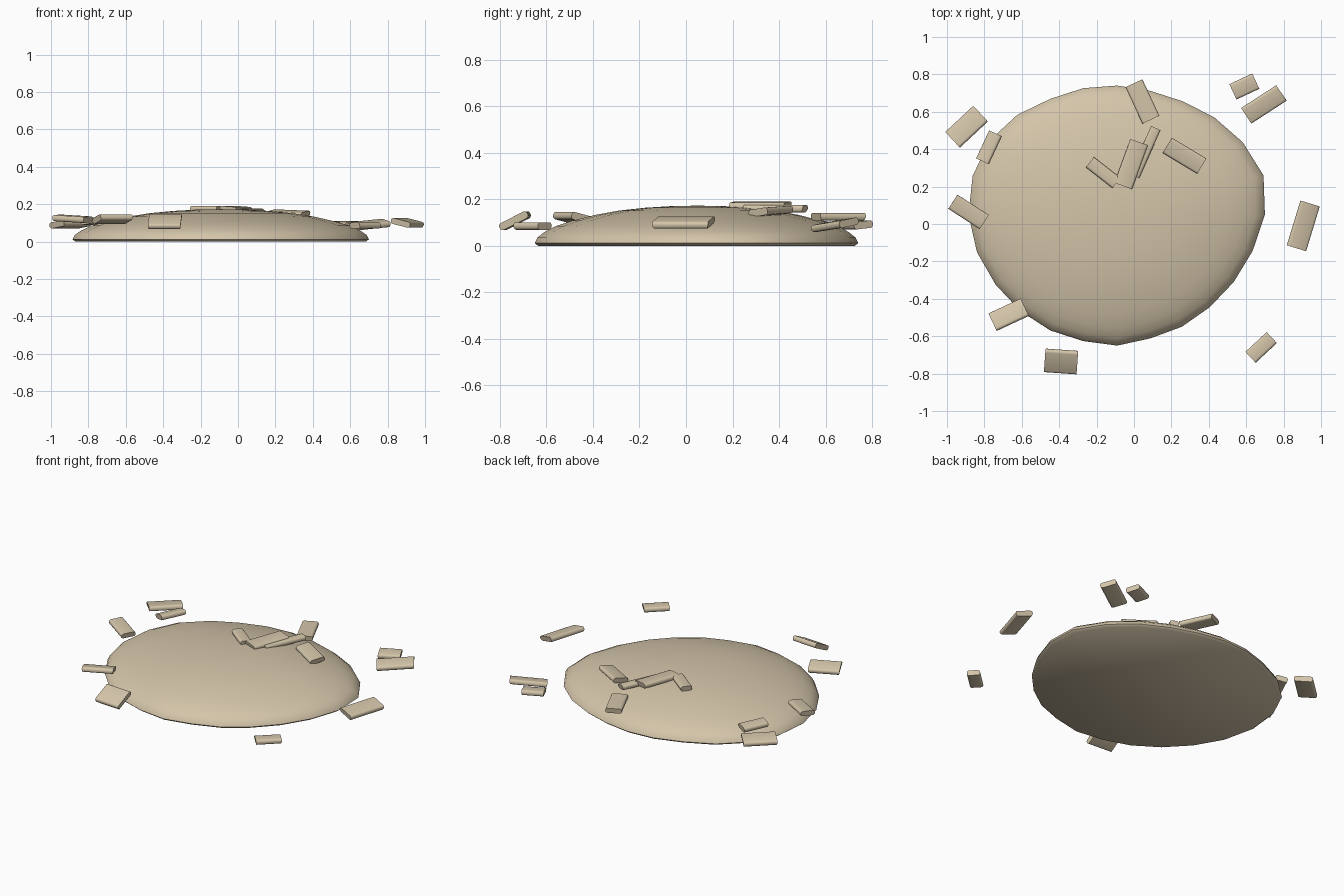
import bpy
import bmesh
from math import cos, sin, radians, pi
from mathutils import Euler

if "Cube" in bpy.data.objects:
    bpy.data.objects.remove(bpy.data.objects["Cube"], do_unlink=True)

# One sandy colour for everything
sand = bpy.data.materials.new("sand")
sand.use_nodes = True
sand_colour = (0.66, 0.56, 0.40, 1)
sand.diffuse_color = sand_colour
sand.node_tree.nodes["Principled BSDF"].inputs["Base Color"].default_value = sand_colour


def finish(bm, name, angle):
    bmesh.ops.recalc_face_normals(bm, faces=bm.faces)
    mesh = bpy.data.meshes.new(name)
    bm.to_mesh(mesh)
    bm.free()
    mesh.materials.append(sand)
    obj = bpy.data.objects.new(name, mesh)
    bpy.context.collection.objects.link(obj)
    bpy.ops.object.select_all(action="DESELECT")
    obj.select_set(True)
    bpy.context.view_layer.objects.active = obj
    bpy.ops.object.shade_smooth_by_angle(angle=radians(angle))
    return obj


def make_mound():
    # Uneven outline radii around the centre, counter-clockwise from +x
    outline = [.79, .81, .775, .735, .70, .685, .69, .70, .715, .755, .79, .80,
               .795, .776, .75, .73, .715, .70, .70, .685, .692, .70, .72, .75]
    # Dome section: fraction of the radius, height
    section = [(.98, 0), (1, .012), (.985, .035), (.94, .06), (.87, .085), (.77, .108),
               (.63, .133), (.48, .152), (.32, .164), (.16, .171)]
    cx, cy = -.09, .05
    n = len(outline)
    bm = bmesh.new()
    rings = []
    for f, z in section:
        rings.append([bm.verts.new((cx + r * f * cos(2 * pi * i / n),
                                    cy + r * f * sin(2 * pi * i / n), z))
                      for i, r in enumerate(outline)])
    for low, high in zip(rings, rings[1:]):
        for i in range(n):
            j = (i + 1) % n
            bm.faces.new((low[i], low[j], high[j], high[i]))
    peak = bm.verts.new((cx, cy, .173))
    for i in range(n):
        bm.faces.new((rings[-1][i], rings[-1][(i + 1) % n], peak))
    bm.faces.new(rings[0][::-1])
    finish(bm, "sand_mound", 50)


def make_slab(name, x, y, z, length, width, turn, roll=0, pitch=0):
    # Flat stone with rounded long edges and cut ends
    bm = bmesh.new()
    bmesh.ops.create_cube(bm, size=1)
    for v in bm.verts:
        v.co.x *= length
        v.co.y *= width
        v.co.z *= .032
    long_edges = [e for e in bm.edges
                  if abs(e.verts[0].co.x - e.verts[1].co.x) > length / 2]
    bmesh.ops.bevel(bm, geom=long_edges, offset=.013, segments=3,
                    profile=.5, affect="EDGES")
    for v in bm.verts:
        v.co.x *= 1 - 3 * max(0, -v.co.z)
    obj = finish(bm, name, 40)
    obj.location = (x, y, z)
    obj.rotation_euler = Euler((radians(roll), radians(pitch), radians(turn)))


make_mound()

# Scattered slabs: x, y, z, length, width, turn, roll, pitch
slabs = [
    (.59, .735, .09, .135, .09, 25, 6),
    (.695, .64, .09, .225, .10, 33, 10, -5),
    (.905, -.01, .10, .25, .11, 73, 14),
    (.68, -.66, .085, .155, .08, 43),
    (-.39, -.735, .108, .175, .135, -4, 27),
    (-.67, -.485, .12, .19, .105, 25, -14),
    (-.885, .065, .122, .20, .09, -33, 3, 3),
    (-.895, .52, .092, .205, .115, 43, -8),
    (-.775, .41, .11, .165, .075, 65, -10),
    (.045, .655, .125, .215, .10, -65),
    (.27, .365, .148, .215, .095, -31, 8, 2),
    (-.015, .32, .172, .25, .10, 70, 4),
    (.06, .385, .16, .28, .055, 66),
    (-.165, .275, .174, .18, .07, -38),
]
for number, slab in enumerate(slabs, 1):
    make_slab(f"stone_slab_{number}", *slab)
